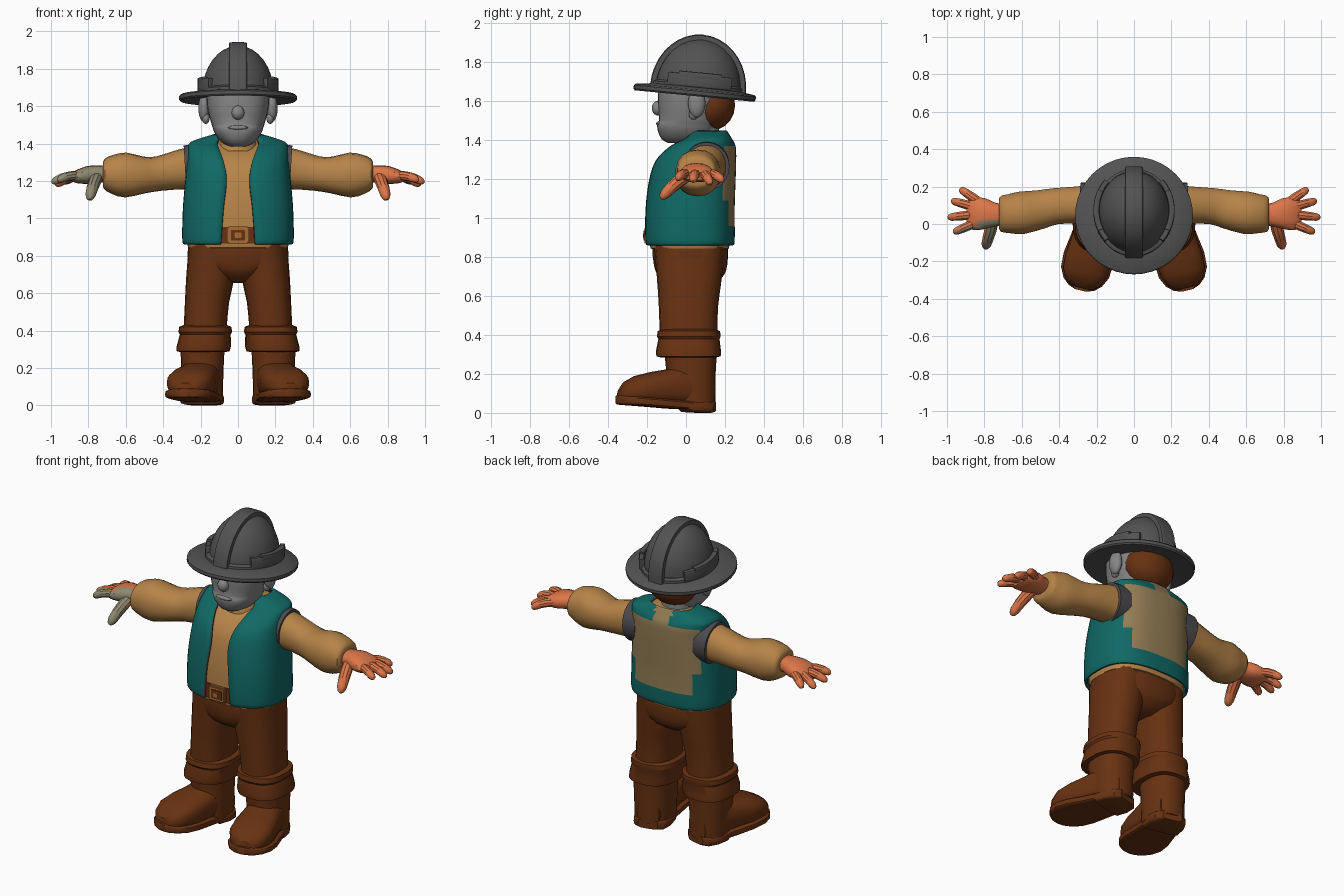
import bpy, bmesh, math
from mathutils import Vector

old = bpy.data.objects.get("Cube")
if old:
    bpy.data.objects.remove(old, do_unlink=True)


def material(name, r, g, b):
    m = bpy.data.materials.new(name)
    m.use_nodes = True
    m.diffuse_color = (r, g, b, 1)
    m.node_tree.nodes["Principled BSDF"].inputs["Base Color"].default_value = (r, g, b, 1)
    return m


TEAL = material("teal cloth", .005, .14, .13)
TAN = material("tan shirt", .47, .23, .065)
BROWN = material("brown leather", .14, .032, .006)
STEEL = material("dark grey hat", .085, .085, .085)
GREY = material("grey face", .24, .24, .24)
SKIN = material("orange skin", .72, .18, .065)
KHAKI = material("khaki back panel", .30, .21, .09)
OLIVE = material("grey olive paint", .27, .25, .16)
BRASS = material("brass buckle", .40, .15, .035)
LINING = material("grey lining", .075, .07, .075)
parts = []
Z, Y = Vector((0, 0, 1)), Vector((0, 1, 0))


def finish(name, bm, mats):
    bmesh.ops.recalc_face_normals(bm, faces=bm.faces)
    me = bpy.data.meshes.new(name)
    bm.to_mesh(me)
    bm.free()
    for m in mats:
        me.materials.append(m)
    o = bpy.data.objects.new(name, me)
    bpy.context.collection.objects.link(o)
    parts.append(o)
    return o


def dense(rings, k):
    """Catmull-Rom interpolation of ring parameters."""
    out = []
    for i in range(len(rings) - 1):
        q = [rings[max(0, min(len(rings) - 1, i + j))] for j in (-1, 0, 1, 2)]
        for s in range(k):
            t = s / k
            out.append(tuple(.5 * (2 * b + (c - a) * t + (2 * a - 5 * b + 4 * c - d) * t * t
                             + (3 * b - a - 3 * c + d) * t ** 3) for a, b, c, d in zip(*q)))
    return out + [rings[-1]]


def power(v, p):
    return math.copysign(abs(v) ** p, v)


def loft(name, rings, mats, p=1.0, n=20, axis=None, ref=Z, k=1):
    """Skin over superellipse rings (x, y, z, a, b[, gap]); a gap leaves the front open."""
    rings = dense(rings, k)
    bm, loops = bmesh.new(), []
    gapped = len(rings[0]) > 5
    cs = [Vector(r[:3]) for r in rings]
    for i, r in enumerate(rings):
        t = axis or (cs[min(i + 1, len(cs) - 1)] - cs[max(i - 1, 0)]).normalized()
        u = t.cross(ref).normalized()
        v = u.cross(t)
        t0 = math.asin((r[5] / r[3]) ** (1 / p)) if gapped else 0
        loop = []
        for j in range(n):
            th = t0 + (2 * math.pi - 2 * t0) * j / (n - 1 if gapped else n)
            loop.append(bm.verts.new(cs[i] + u * r[3] * power(math.sin(th), p)
                                     - v * r[4] * power(math.cos(th), p)))
        loops.append(loop)
    for lo, hi in zip(loops, loops[1:]):
        for j in range(n - 1 if gapped else n):
            m = (j + 1) % n
            bm.faces.new((lo[j], lo[m], hi[m], hi[j]))
    if not gapped:
        bm.faces.new(loops[0])
        bm.faces.new(loops[-1])
    return finish(name, bm, mats)


def stack(name, rows, mats, cx=0, **kw):
    """Horizontal rings: (z, half width, front y, back y[, x shift])."""
    rings = [(cx + (r[4] if len(r) > 4 else 0), (r[2] + r[3]) / 2, r[0], r[1], (r[3] - r[2]) / 2)
             for r in rows]
    return loft(name, rings, mats, axis=Z, ref=Y, **kw)


def ball(name, c, s, mat):
    bm = bmesh.new()
    bmesh.ops.create_uvsphere(bm, u_segments=16, v_segments=10, radius=1)
    for v in bm.verts:
        v.co = Vector((c[i] + v.co[i] * s[i] for i in range(3)))
    return finish(name, bm, [mat])


def box(name, c, s, mat):
    bm = bmesh.new()
    bmesh.ops.create_cube(bm, size=1)
    for v in bm.verts:
        v.co = Vector((c[i] + v.co[i] * s[i] for i in range(3)))
    bmesh.ops.bevel(bm, geom=bm.edges[:], offset=min(s) * .3, segments=2, affect='EDGES')
    return finish(name, bm, [mat])


def paint(o, index, rule):
    for f in o.data.polygons:
        if rule(f.center, f.normal):
            f.material_index = index


# Torso: shirt inside an open vest (z, half width, front y, back y, opening)
body = [(.86, .285, -.20, .24, .09), (.885, .298, -.212, .25, .09), (1.05, .295, -.21, .25, .078),
        (1.2, .283, -.19, .255, .062), (1.3, .273, -.155, .258, .075), (1.37, .268, -.085, .255, .1),
        (1.41, .25, -.01, .235, .11), (1.45, .13, .03, .21, .09)]
stack("shirt", [(z - .018, a - .025, f + .025, b - .025) for z, a, f, b, g in body], [TAN], p=.75, n=40, k=2)
vest = loft("vest", [(0, (f + b) / 2, z, a, (b - f) / 2, g) for z, a, f, b, g in body],
            [TEAL, LINING, KHAKI], p=.75, n=49, axis=Z, ref=Y, k=4)
if sum(f.normal.y * f.center.y for f in vest.data.polygons) < 0:
    vest.data.flip_normals()
paint(vest, 2, lambda c, n: c.y > .12 and n.y > .1 and abs(c.x) < (.235 if c.z > 1.1 else .2)
      and c.z > .97 and (c.z < 1.37 or abs(c.x) < .06))
shell = vest.modifiers.new("thickness", 'SOLIDIFY')
shell.thickness, shell.offset, shell.material_offset_rim = .016, -1, 1
stack("shirt_collar", [(1.36, .105, -.06, .19), (1.4, .105, -.05, .2), (1.425, .095, -.02, .2)], [TAN], n=24)

# Belt and buckle
stack("belt", [(.865, .26, -.194, .2), (.955, .26, -.194, .2)], [BROWN], p=.75, n=40)
box("buckle_plate", (0, -.2, .91), (.115, .025, .095), BRASS)
box("buckle_inset", (0, -.211, .91), (.075, .012, .058), BROWN)
box("buckle_stud", (0, -.215, .91), (.04, .014, .03), BRASS)

# Head
stack("head", [(1.385, .045, -.09, .1), (1.405, .085, -.125, .13), (1.45, .122, -.145, .15),
               (1.485, .135, -.148, .165), (1.505, .142, -.138, .17), (1.6, .165, -.145, .2),
               (1.7, .168, -.14, .22)], [GREY], p=.85, n=28, k=2)
stack("neck", [(1.34, .1, -.03, .17), (1.5, .095, -.03, .17)], [GREY])
ball("nose", (0, -.145, 1.565), (.034, .03, .038), GREY)
ball("lower_lip", (0, -.138, 1.485), (.055, .016, .012), GREY)
ball("hair", (0, .13, 1.58), (.155, .122, .13), BROWN)

# Hat, built upright then tilted back
dome = [(.03 + .25 * math.sin(t), .19 * math.cos(t), .015 - .22 * math.cos(t), .015 + .22 * math.cos(t))
        for t in (math.radians(d) for d in range(0, 90, 11))]
hat = [stack("hat_dome", dome, [STEEL], n=36),
       stack("hat_band", [(.0, .215, -.225, .25), (.04, .212, -.222, .247), (.05, .195, -.205, .235)],
             [STEEL], n=36),
       stack("hat_brim", [(.0, .17, -.17, .17), (-.018, .308, -.308, .308), (-.01, .315, -.315, .315),
                          (.008, .315, -.315, .315), (.016, .306, -.306, .306), (.03, .2, -.2, .2)],
             [STEEL], n=40)]
arc = [math.radians(d) for d in range(0, 181, 10)]
hat.append(loft("hat_ridge", [(0, .015 + .23 * math.cos(t), .02 + .263 * math.sin(t), .017, .048)
                              for t in arc], [STEEL], p=.35, n=16, ref=Vector((1, 0, 0))))
for side, word in ((1, "left"), (-1, "right")):
    for tag, reach, mid, half in (("bracket", 44, .06, .033), ("bracket_top", 28, .085, .02)):
        sweep = [math.radians(d) for d in range(-reach, reach + 1, 8)]
        hat.append(loft(f"{word}_hat_{tag}", [(side * .202 * math.cos(t), .02 + .225 * math.sin(t), mid, .016, half)
                                              for t in sweep], [STEEL], p=.35, n=16))
for o in hat:
    o.location = (0, .045, 1.645)
    o.rotation_euler = (math.radians(-5.5), 0, 0)

# Legs
stack("trouser_seat", [(.92, .25, -.16, .2), (.85, .266, -.172, .215), (.76, .262, -.165, .212),
                       (.7, .17, -.14, .19), (.655, .06, -.07, .12)], [BROWN], p=.85, n=32, k=2)
heel, toe = Vector((.165, .14, 0)), Vector((.285, -.355, 0))

for side, word in ((1, "left"), (-1, "right")):
    flip = lambda rows: [(side * r[0],) + tuple(r[1:]) for r in rows]
    ball(word + "_ear", (side * .182, .055, 1.59), (.03, .045, .075), GREY)
    ball(word + "_ear_lobe", (side * .172, .04, 1.535), (.02, .026, .03), GREY)

    # Trouser leg, boot cuff and shaft
    stack(word + "_trouser_leg", [(.88, .125, -.165, .2, 0), (.7, .13, -.15, .185, side * .01),
                                  (.55, .118, -.14, .165, side * .03), (.4, .115, -.135, .16, side * .04)],
          [BROWN], cx=side * .136, p=.85, n=20, k=2)
    stack(word + "_boot_cuff", [(.285, .12, -.13, .155, side * .012), (.29, .142, -.152, .178, side * .012),
                                (.315, .145, -.155, .18, side * .008), (.38, .136, -.142, .172, 0),
                                (.392, .143, -.15, .178, 0), (.42, .14, -.145, .175, 0),
                                (.43, .115, -.12, .15, 0)], [BROWN], cx=side * .175, p=.8, n=24)
    stack(word + "_boot_shaft", [(.04, .108, -.1, .15), (.2, .113, -.1, .152), (.3, .118, -.11, .158)],
          [BROWN], cx=side * .19, p=.85, n=24)

    # Foot and sole (distance from heel, half width, bottom, top)
    d = (toe - heel)
    length = d.length
    d.normalize()
    for tag, rows, p in (
            ("boot_foot", [(.01, .07, .03, .17), (.06, .1, .03, .22), (.15, .108, .03, .25), (.24, .116, .04, .225),
                           (.33, .126, .04, .21), (.41, .122, .05, .19), (.465, .095, .05, .16),
                           (.495, .055, .05, .12)], .75),
            ("boot_sole", [(0, .06, .005, .06), (.025, .095, .0, .06), (.08, .112, .0, .062), (.15, .112, .004, .064),
                           (.16, .112, .018, .064), (.24, .122, .022, .07), (.33, .136, .03, .078),
                           (.41, .132, .036, .084), (.465, .105, .04, .088), (.495, .07, .042, .09),
                           (length, .03, .045, .09)], .4)):
        rings = []
        for s, w, lo, hi in rows:
            c = heel + d * s
            rings.append((side * c.x, c.y, (lo + hi) / 2, w, (hi - lo) / 2))
        loft(f"{word}_{tag}", rings, [BROWN], p=p, n=24, axis=Vector((side * d.x, d.y, 0)))

    # Sleeve, with a grey armhole edge
    loft(word + "_armhole", flip([(.2, .105, 1.27, .118, .13), (.283, .105, 1.265, .118, .125)]), [LINING], n=24)
    loft(word + "_sleeve", flip([(.2, .105, 1.27, .108, .12), (.3, .102, 1.262, .1, .108),
                                 (.42, .095, 1.24, .098, .093), (.5, .078, 1.232, .105, .098),
                                 (.6, .06, 1.232, .115, .12), (.67, .055, 1.235, .105, .105),
                                 (.71, .055, 1.235, .098, .085), (.722, .055, 1.235, .08, .065)]),
         [TAN], p=.9, n=18, k=2)

    # Hand: palm, four fingers and thumb
    hand = [loft(word + "_palm", flip([(.69, .05, 1.237, .055, .042), (.75, .05, 1.237, .065, .046),
                                       (.8, .055, 1.232, .083, .048), (.86, .055, 1.222, .088, .036),
                                       (.89, .055, 1.215, .07, .02)]), [SKIN, OLIVE], p=.85, n=16, k=2)]
    fingers = {"little_finger": ((.83, .12, 1.225), (.93, .188, 1.19)),
               "ring_finger": ((.85, .09, 1.225), (.975, .125, 1.175)),
               "middle_finger": ((.86, .05, 1.225), (.995, .035, 1.19)),
               "index_finger": ((.85, .005, 1.225), (.965, -.045, 1.2)),
               "thumb": ((.755, .01, 1.22), (.795, -.128, 1.1))}
    for tag, (root, tip) in fingers.items():
        a, b = Vector(root), Vector(tip)
        fat = 1.3 if tag == "thumb" else 1
        rows = []
        for t, r in ((0, .024), (.3, .026), (.6, .024), (.85, .021), (.96, .014), (1, .005)):
            c = a.lerp(b, t) + Z * .05 * t * (1 - t)
            rows.append((c.x, c.y, c.z, r * fat, r * fat))
        hand.append(loft(f"{word}_{tag}", flip(rows), [SKIN, OLIVE], n=10))
    if side < 0:
        for o in hand:
            paint(o, 1, lambda c, n: n.y < -.3 and c.y < .03)

# Smooth shading that keeps hard edges
bpy.ops.object.select_all(action='DESELECT')
for o in parts:
    o.select_set(True)
bpy.context.view_layer.objects.active = parts[0]
bpy.ops.object.shade_smooth_by_angle(angle=math.radians(35))
